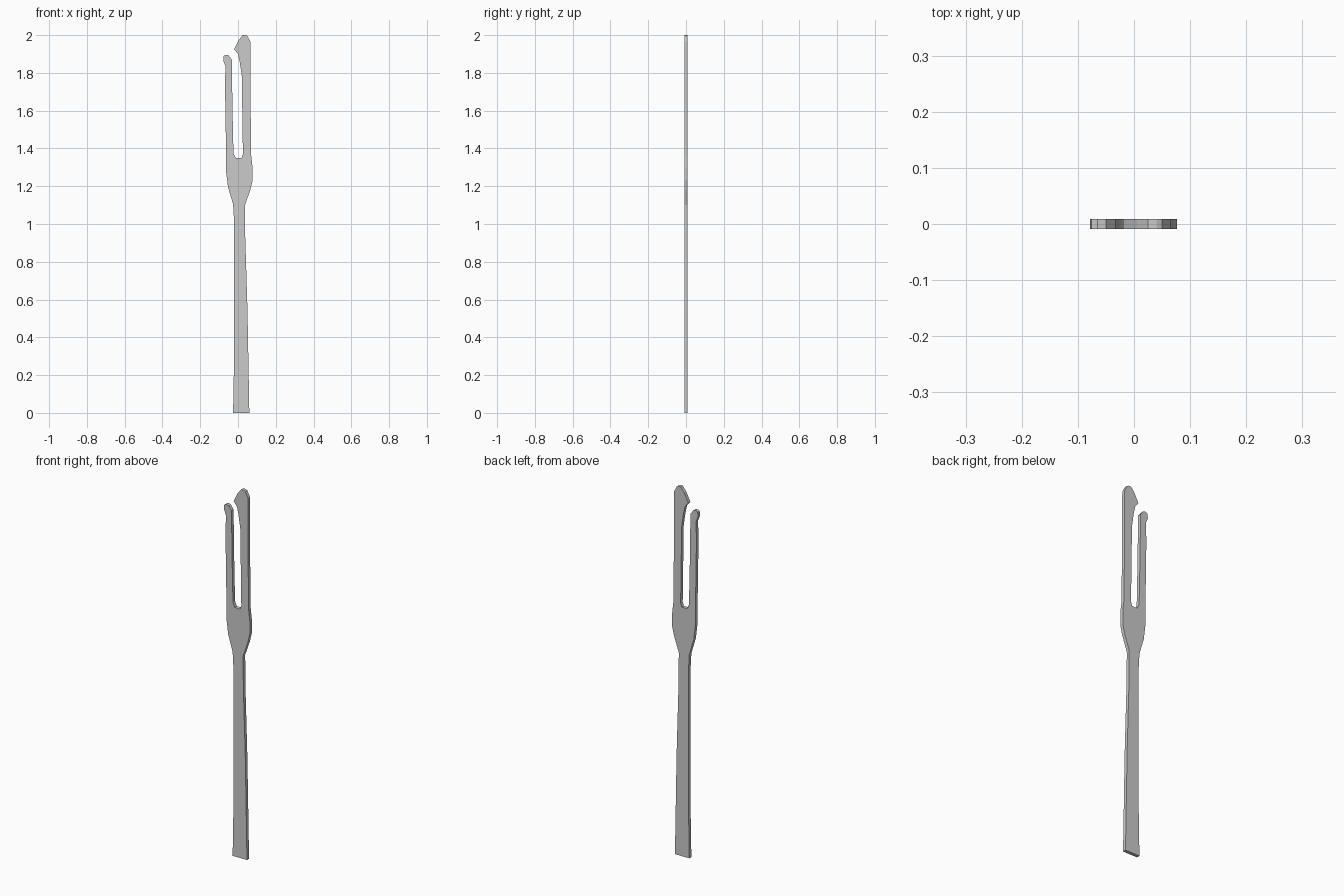
import bpy, bmesh

if "Cube" in bpy.data.objects:
    bpy.data.objects.remove(bpy.data.objects["Cube"])

THICKNESS = 0.018

# Outline sections in (x, z), running counter-clockwise seen from the front
handle_right = [(-.026, 0), (.06, 0), (.057, .17), (.05, .55), (.038, .94), (.037, 1.10)]
shoulder_right = [(.065, 1.18), (.077, 1.23), (.077, 1.30), (.07, 1.36)]
long_prong = [(.067, 1.60), (.065, 1.965), (.05, 1.995), (.04, 2.0), (.025, 2.0),
              (.005, 1.975), (-.02, 1.925), (0, 1.90), (.009, 1.86), (.02, 1.785)]
slot = [(.026, 1.37), (.019, 1.35), (-.013, 1.35), (-.024, 1.375)]
short_prong = [(-.029, 1.60), (-.033, 1.87), (-.05, 1.893), (-.065, 1.896), (-.076, 1.89),
               (-.078, 1.865), (-.066, 1.835), (-.069, 1.74), (-.063, 1.37)]
shoulder_left = [(-.064, 1.285), (-.053, 1.195), (-.026, 1.105)]
handle_left = [(-.02, 1.0), (-.02, .33)]


def extruded_plate(name, outline, thickness):
    """Fill a front-facing outline and give it thickness along y."""
    bm = bmesh.new()
    face = bm.faces.new([bm.verts.new((x, -thickness / 2, z)) for x, z in outline])
    result = bmesh.ops.extrude_face_region(bm, geom=[face], use_keep_orig=True)
    moved = [g for g in result["geom"] if isinstance(g, bmesh.types.BMVert)]
    bmesh.ops.translate(bm, verts=moved, vec=(0, thickness, 0))
    bmesh.ops.recalc_face_normals(bm, faces=bm.faces)
    mesh = bpy.data.meshes.new(name)
    bm.to_mesh(mesh)
    bm.free()
    obj = bpy.data.objects.new(name, mesh)
    bpy.context.collection.objects.link(obj)
    return obj


# Flat two-pronged tool cut from one sheet
extruded_plate("forked_plate",
               handle_right + shoulder_right + long_prong + slot
               + short_prong + shoulder_left + handle_left,
               THICKNESS)
